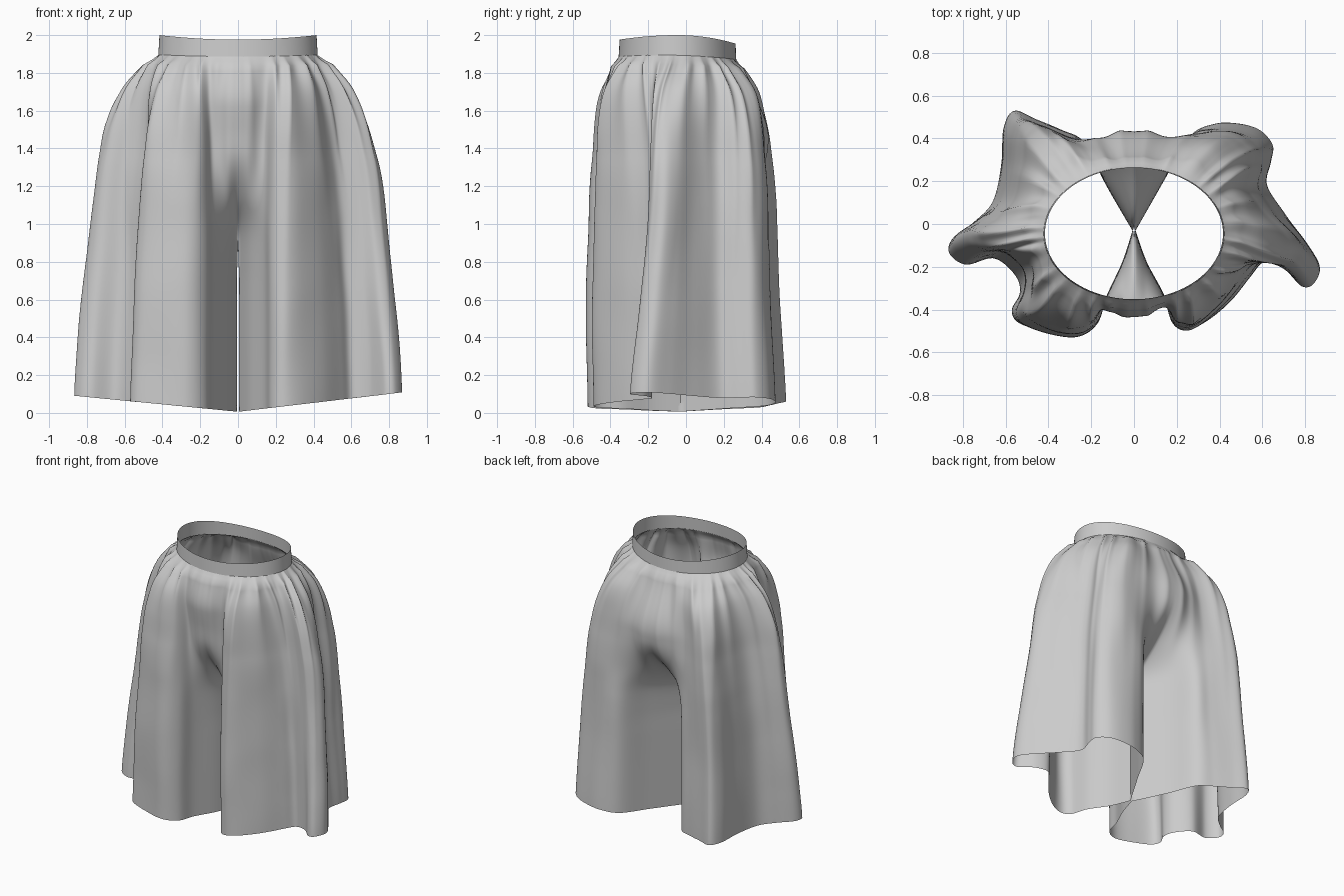
import bpy, bmesh, math
from mathutils import Vector, noise

if "Cube" in bpy.data.objects:
    bpy.data.objects.remove(bpy.data.objects["Cube"])

# Hem outline of each leg, from inner seam round the front, outside and back
HEM_RIGHT = [(0.006, -.03), (.06, -.18), (.14, -.33), (.175, -.45), (.24, -.49), (.33, -.46),
             (.45, -.36), (.55, -.24), (.61, -.18), (.70, -.21), (.78, -.29), (.84, -.28),
             (.87, -.2), (.81, -.09), (.71, .04), (.62, .18), (.64, .29), (.65, .37),
             (.59, .44), (.49, .47), (.38, .47), (.26, .41), (.15, .22), (.006, -.03)]
HEM_LEFT = [(.006, -.03), (.055, -.18), (.13, -.34), (.17, -.46), (.27, -.52), (.42, -.50),
            (.54, -.46), (.57, -.40), (.53, -.32), (.55, -.24), (.65, -.16), (.78, -.19),
            (.86, -.14), (.85, -.07), (.75, .01), (.66, .11), (.62, .28), (.61, .45),
            (.56, .53), (.46, .49), (.34, .44), (.23, .38), (.14, .20), (.006, -.03)]
# How far each level has spread from waist shape to hem shape (top to bottom)
SPREAD_X = [0, .34, .57, .70, .78, .83, .87, .91, .95, .98, 1]
SPREAD_FRONT = [0, .52, .78, .89, .95, .98, 1.01, 1.03, 1.03, 1.01, 1]
SPREAD_SIDE = [0, .25, .38, .44, .48, .53, .61, .71, .81, .92, 1]
SPREAD_BACK = [0, .45, .68, .80, .85, .86, .87, .89, .93, .97, 1]
SPREAD_INNER = [0, 0, .02, .08, .38, .86, 1, 1, 1, 1, 1]
NU, NT = 160, 70


def spline(pts, s):
    """Catmull-Rom through evenly spaced values, s in 0..1."""
    n = len(pts) - 1
    i = min(int(s * n), n - 1)
    f = s * n - i
    a, b, c, d = (pts[min(max(i + k, 0), n)] for k in (-1, 0, 1, 2))
    return (b * 2 + (c - a) * f + (a * 2 - b * 5 + c * 4 - d) * f * f
            + (b * 3 - a - c * 3 + d) * f ** 3) * 0.5


def smooth(a, b, x):
    x = min(max((x - a) / (b - a), 0), 1)
    return x * x * (3 - 2 * x)


def mix(a, b, f):
    return a + (b - a) * f


def waist(ang):
    return Vector((.42 * math.cos(ang), -.045 + .31 * math.sin(ang)))


def band_bottom(ang):
    return 1.895 - .015 * math.sin(ang) ** 2 - .008 * math.sin(ang)


def leg_point(hem, u, t, side):
    ang = math.pi * (u - .5)
    w, h = waist(ang), spline(hem, u)
    inner = 1 - smooth(.03, .16, min(u, 1 - u))
    bi = spline(SPREAD_INNER, t)
    by = mix(spline(SPREAD_FRONT, t), spline(SPREAD_SIDE, t), smooth(.28, .42, u))
    by = mix(by, spline(SPREAD_BACK, t), smooth(.55, .72, u))
    p = Vector((mix(w.x, h.x, mix(spline(SPREAD_X, t), bi, inner)),
                mix(w.y, h.y, mix(by, bi, inner))))
    out = Vector((math.cos(ang), math.sin(ang)))
    # seat and belly fullness at the centre seams
    back = u > .5
    bulge = (.17 if back else .055) * inner * smooth(0, .24 if back else .14, t) * (1 - smooth(.26, .52, t))
    # puff and gathers under the band
    puff = .035 * smooth(0, .03, t) * (1 - smooth(.05, .3, t))
    free = 1 - .65 * inner
    start = smooth(0, .035, t)
    phase = 92 * u + 4 * noise.noise((u * 9, side * 5.3, t * 1.2))
    amp = .5 + 1.1 * abs(noise.noise((u * 14, side * 3.1, 4)))
    ridge = 1 - 1.7 * abs(math.sin(phase / 2)) ** 1.2
    gather = .028 * amp * start * math.exp(-4.2 * t) * ridge
    wrinkle = .014 * start * noise.noise((u * 12, t * 4.5, side * 7.7)) * (1 - .6 * t)
    seam = smooth(0, .04, min(u, 1 - u))
    p = p + out * (bulge + puff + (gather + wrinkle) * free * seam)
    z0 = band_bottom(ang)
    rise = .118 if side > 0 else .098
    z = z0 + (.006 + rise * h.x - z0) * t
    if u in (0, 1):
        p.x = .006 * smooth(.5, .65, t)
    return Vector((side * p.x, p.y, z))


def add_object(name, bm):
    me = bpy.data.meshes.new(name)
    bm.to_mesh(me)
    bm.free()
    for f in me.polygons:
        f.use_smooth = True
    ob = bpy.data.objects.new(name, me)
    bpy.context.collection.objects.link(ob)
    return ob


def add_grid(bm, rows, flip=False):
    vs = [[bm.verts.new(p) for p in row] for row in rows]
    for a, c in zip(vs, vs[1:]):
        for i in range(len(a) - 1):
            q = [a[i], c[i], c[i + 1], a[i + 1]]
            bm.faces.new(q[::-1] if flip else q)


# Two wide legs joined along the front and back seams
bm = bmesh.new()
for side, outline in ((1, HEM_RIGHT), (-1, HEM_LEFT)):
    hem = [Vector(p) for p in outline]
    rows = [[leg_point(hem, i / NU, j / NT, side) for i in range(NU + 1)]
            for j in range(NT + 1)]
    add_grid(bm, rows, side < 0)
bmesh.ops.remove_doubles(bm, verts=bm.verts, dist=.0004)
add_object("gathered_legs", bm)

# Waistband, dipping at front and back
bm = bmesh.new()
rows = []
for k in range(5):
    f = k / 4
    row = []
    for i in range(97):
        ang = 2 * math.pi * i / 96
        s = math.sin(ang)
        top = 2.0 - (.045 if s > 0 else .024) * s * s
        p = waist(ang) * (1.005 - .015 * (1 - f))
        row.append((p.x, p.y, top + (band_bottom(ang) - .004 - top) * f))
    rows.append(row)
add_grid(bm, rows)
bmesh.ops.remove_doubles(bm, verts=bm.verts, dist=.0004)
add_object("waistband", bm)
